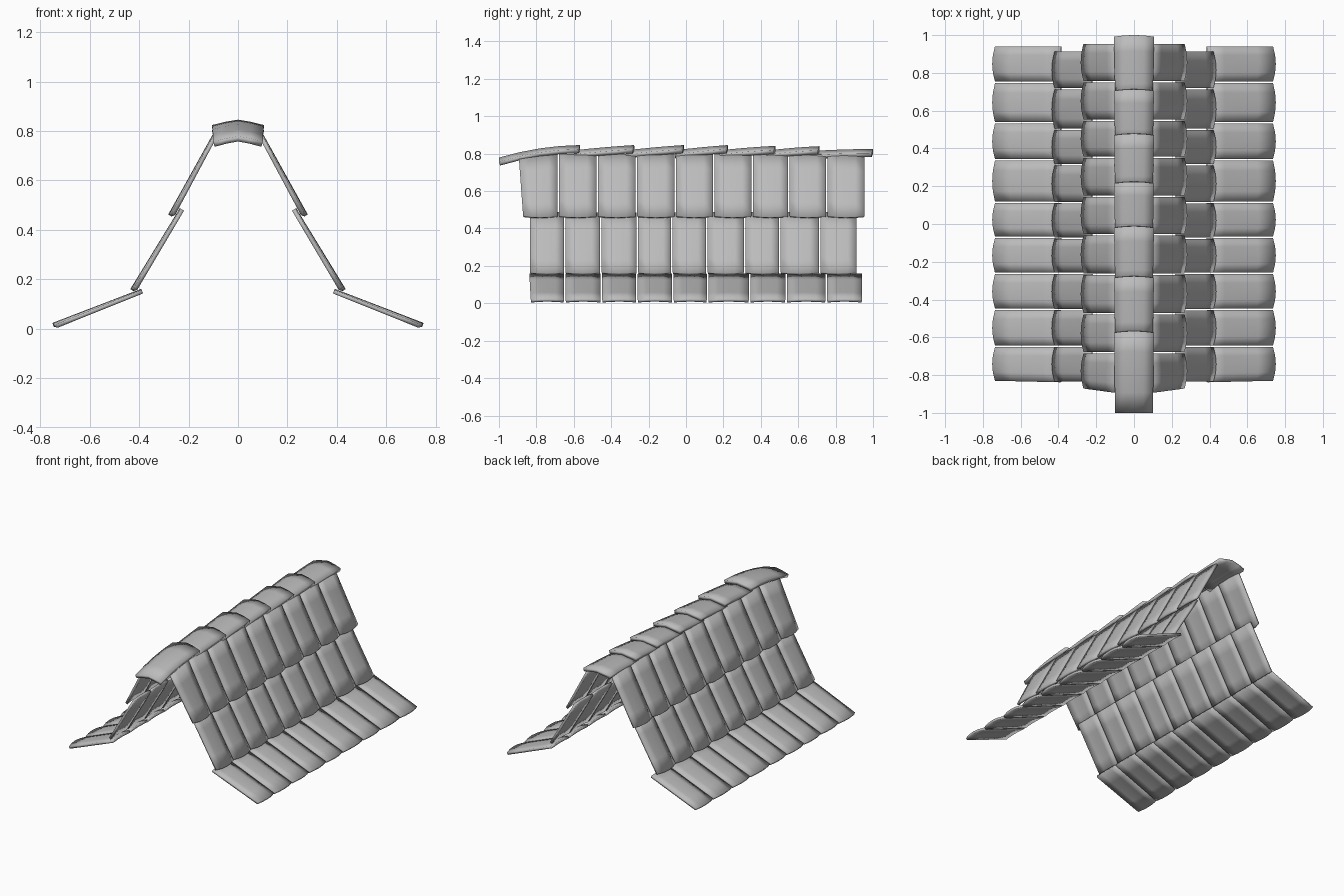
import bpy, bmesh, math
from mathutils import Vector

if "Cube" in bpy.data.objects:
    bpy.data.objects.remove(bpy.data.objects["Cube"])

clay = bpy.data.materials.new("grey clay")
clay.diffuse_color = (0.5, 0.5, 0.5, 1)
clay.use_nodes = True
clay.node_tree.nodes["Principled BSDF"].inputs["Base Color"].default_value = clay.diffuse_color


def add_sheet(bm, point, nu, nv):
    """Grid patch from point(u, v), u and v running 0..1."""
    g = [[bm.verts.new(point(i / nu, j / nv)) for j in range(nv + 1)]
         for i in range(nu + 1)]
    for i in range(nu):
        for j in range(nv):
            bm.faces.new((g[i][j], g[i + 1][j], g[i + 1][j + 1], g[i][j + 1]))


def finish(bm, name, thickness, mirror):
    me = bpy.data.meshes.new(name)
    bm.normal_update()
    bm.to_mesh(me)
    bm.free()
    me.materials.append(clay)
    ob = bpy.data.objects.new(name, me)
    bpy.context.collection.objects.link(ob)
    s = ob.modifiers.new("thickness", "SOLIDIFY")
    s.thickness, s.offset = thickness, -1
    if mirror:
        ob.modifiers.new("other side", "MIRROR")
    bpy.ops.object.select_all(action='DESELECT')
    ob.select_set(True)
    bpy.context.view_layer.objects.active = ob
    bpy.ops.object.shade_smooth_by_angle(angle=math.radians(30))


def tile_row(name, top, bottom, cuts, lead, drop):
    """Row of arched tiles; lead skews the front edge, drop lowers the end tiles."""
    top, bottom = Vector(top), Vector(bottom)
    along = (bottom - top).normalized()
    out = Vector((-along.y, along.x))
    bm = bmesh.new()
    last = len(cuts) - 2
    for k in range(last + 1):
        a, b = cuts[k] + 0.004, cuts[k + 1] - 0.004

        def point(u, v):
            arch = 1 - (2 * v - 1) ** 2
            p = top.lerp(bottom, u)
            p = p + out * arch * (0.004 + 0.006 * u) + along * arch * 0.012 * u
            y = a + (b - a) * v
            if k == 0:
                y += lead * (1 - v) * (1 - u)
                p = p + along * drop * (1 - v) * (1 - u)
            if k == last:
                p = p + along * drop * 0.5 * v * (1 - u)
            return (p.x, y, p.y)
        add_sheet(bm, point, 4, 4)
    finish(bm, name, 0.016, True)


# Sloping tile courses
tile_row("upper_tiles", (0.092, 0.797), (0.268, 0.468),
         [-0.875, -0.682, -0.475, -0.265, -0.057, 0.148, 0.353, 0.55, 0.753, 0.958],
         -0.022, 0.03)
tile_row("middle_tiles", (0.232, 0.486), (0.421, 0.166),
         [-0.838, -0.648, -0.455, -0.26, -0.075, 0.112, 0.313, 0.502, 0.715, 0.916],
         0, 0)
tile_row("lower_tiles", (0.390, 0.158), (0.736, 0.019),
         [-0.834, -0.648, -0.452, -0.262, -0.07, 0.115, 0.34, 0.535, 0.75, 0.945],
         -0.008, 0)

# Overlapping ridge caps: (front y, front z, mid z, back y, back z) of the crown
caps = [(-1.0, 0.779, 0.828, -0.575, 0.846), (-0.60, 0.818, 0.834, -0.285, 0.846),
        (-0.32, 0.818, 0.834, -0.02, 0.846), (-0.06, 0.818, 0.834, 0.215, 0.846),
        (0.18, 0.818, 0.832, 0.47, 0.842), (0.43, 0.816, 0.831, 0.705, 0.840),
        (0.66, 0.813, 0.822, 0.992, 0.825)]
bm = bmesh.new()
for y0, z0, zm, y1, z1 in caps:
    def point(u, v):
        s = 2 * u - 1
        z = z0 * (1 - v) * (1 - 2 * v) + zm * 4 * v * (1 - v) + z1 * v * (2 * v - 1)
        y = y0 + (y1 - y0) * v + 0.008 * (1 - s * s) * v
        return (s * (0.1 + 0.006 * v), y, z - 0.022 * abs(s) ** 1.3)
    add_sheet(bm, point, 4, 4)
finish(bm, "ridge_caps", 0.022, False)
